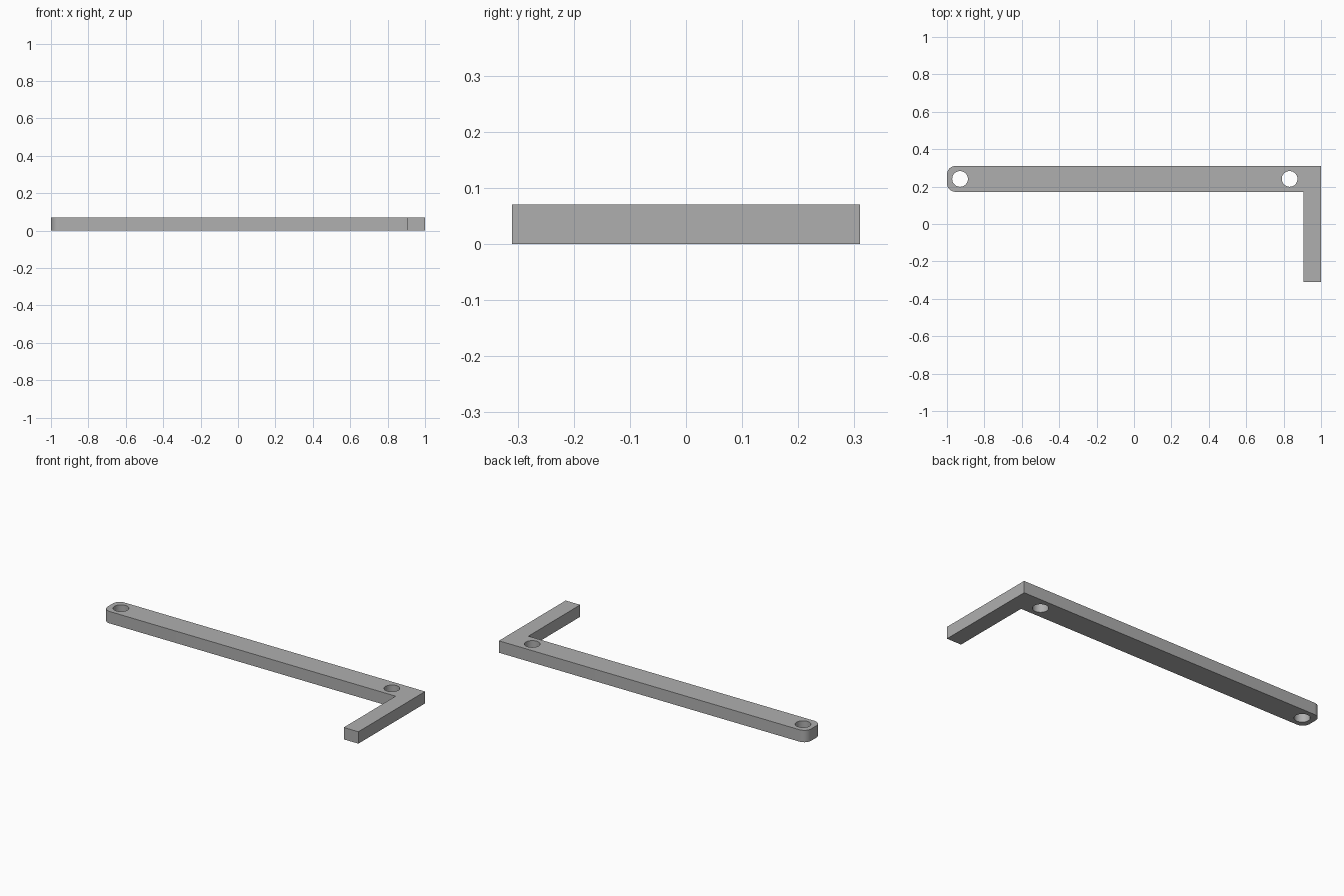
import bpy
import bmesh
from math import cos, sin, pi, radians

cube = bpy.data.objects.get("Cube")
if cube:
    bpy.data.objects.remove(cube, do_unlink=True)

HEIGHT = 0.07
BACK, INNER, FRONT = 0.31, 0.172, -0.31
ARM_X = 0.905
CORNER = 0.045
HOLE_R, HOLE_Y = 0.042, 0.241


def arc(cx, cy, r, start, end, steps):
    """Points along an arc, angles in degrees."""
    angles = [radians(start + (end - start) * i / steps) for i in range(steps + 1)]
    return [(cx + r * cos(a), cy + r * sin(a)) for a in angles]


def add_loop(curve, points):
    spline = curve.splines.new("POLY")
    spline.points.add(len(points) - 1)
    for p, (x, y) in zip(spline.points, points):
        p.co = (x, y, 0, 1)
    spline.use_cyclic_u = True


# L-shaped outline with a rounded left end
outline = [(1, BACK)]
outline += arc(-1 + CORNER, BACK - CORNER, CORNER, 90, 180, 10)
outline += arc(-1 + CORNER, INNER + CORNER, CORNER, 180, 270, 10)
outline += [(ARM_X, INNER), (ARM_X, FRONT), (1, FRONT)]

curve = bpy.data.curves.new("bracket_profile", "CURVE")
curve.dimensions = "2D"
curve.fill_mode = "BOTH"
curve.extrude = HEIGHT / 2
add_loop(curve, outline)

# Two through holes
for x in (-0.93, 0.832):
    add_loop(curve, arc(x, HOLE_Y, HOLE_R, 0, 360, 40)[:-1])

bracket = bpy.data.objects.new("bracket", curve)
bracket.location.z = HEIGHT / 2
bpy.context.collection.objects.link(bracket)

# Turn the profile into a clean solid
bpy.ops.object.select_all(action="DESELECT")
bracket.select_set(True)
bpy.context.view_layer.objects.active = bracket
bpy.ops.object.convert(target="MESH")
bracket = bpy.context.object
bm = bmesh.new()
bm.from_mesh(bracket.data)
bmesh.ops.remove_doubles(bm, verts=bm.verts, dist=0.0001)
bmesh.ops.recalc_face_normals(bm, faces=bm.faces)
bm.to_mesh(bracket.data)
bm.free()
bpy.ops.object.transform_apply(location=True, rotation=False, scale=False)
bpy.ops.object.shade_smooth_by_angle(angle=radians(30))

# Plain grey material
grey = bpy.data.materials.new("plain_grey")
grey.use_nodes = True
colour = (0.43, 0.43, 0.43, 1)
grey.diffuse_color = colour
grey.node_tree.nodes["Principled BSDF"].inputs["Base Color"].default_value = colour
bracket.data.materials.clear()
bracket.data.materials.append(grey)
